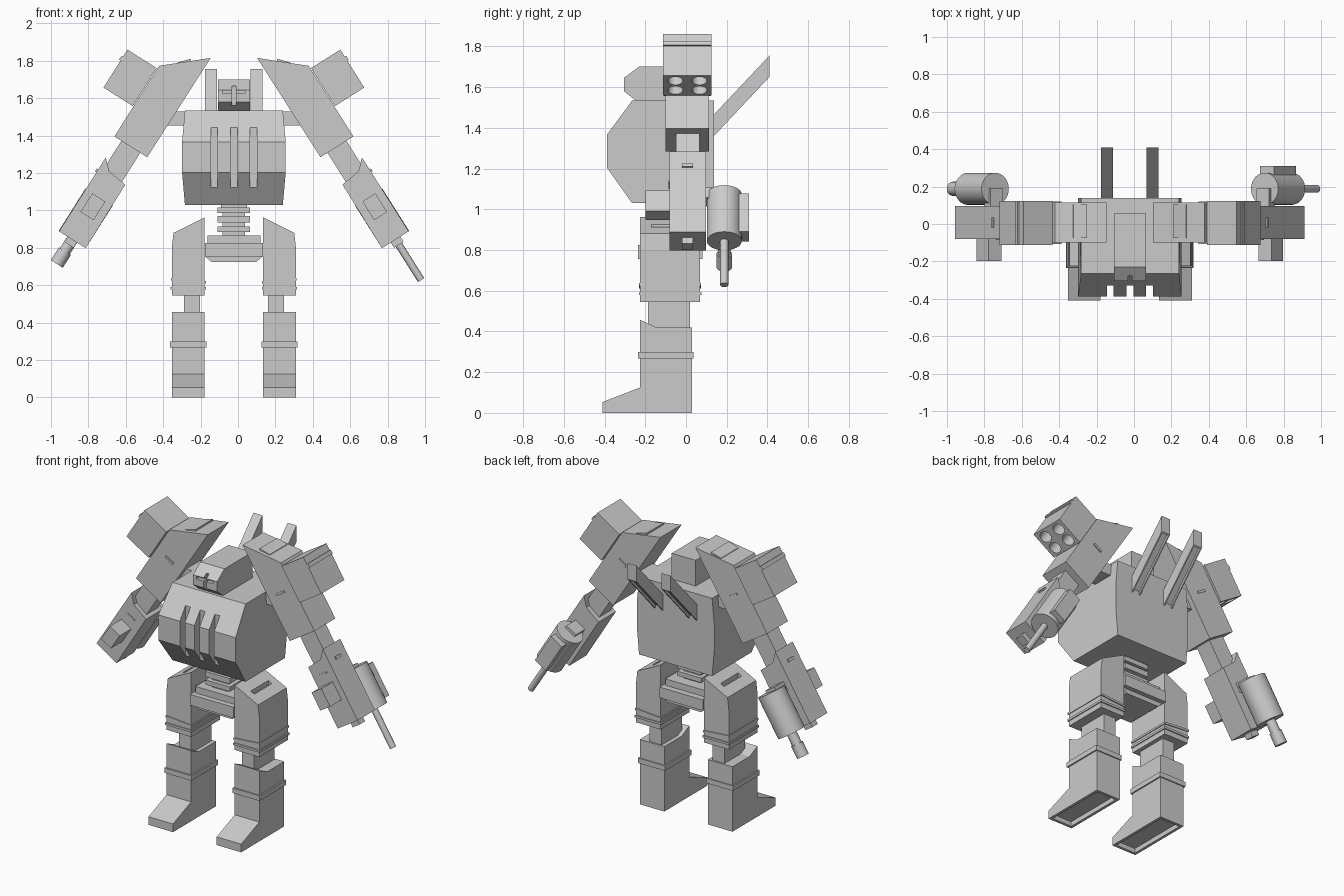
import bpy, bmesh, math
from mathutils import Vector

if "Cube" in bpy.data.objects:
    bpy.data.objects.remove(bpy.data.objects["Cube"])

CX = -0.022                      # mirror plane of the body


def prism(name, pts, a, b, f, smooth=False):
    """Extrude profile pts (p, q) from t=a to t=b, placed in space by f(p, q, t)."""
    bm = bmesh.new()
    lo = [bm.verts.new(f(p, q, a)) for p, q in pts]
    hi = [bm.verts.new(f(p, q, b)) for p, q in pts]
    n = len(pts)
    bm.faces.new(lo)
    bm.faces.new(hi)
    for i in range(n):
        j = (i + 1) % n
        bm.faces.new((lo[i], lo[j], hi[j], hi[i]))
    bmesh.ops.recalc_face_normals(bm, faces=bm.faces)
    me = bpy.data.meshes.new(name)
    bm.to_mesh(me)
    bm.free()
    ob = bpy.data.objects.new(name, me)
    bpy.context.collection.objects.link(ob)
    if smooth:
        bpy.ops.object.select_all(action='DESELECT')
        ob.select_set(True)
        bpy.context.view_layer.objects.active = ob
        bpy.ops.object.shade_smooth_by_angle()
    return ob


def rect(p0, p1, q0, q1):
    return [(p0, q0), (p1, q0), (p1, q1), (p0, q1)]


def circle(p, q, r, n=24):
    return [(p + r * math.cos(2 * math.pi * i / n), q + r * math.sin(2 * math.pi * i / n)) for i in range(n)]


def side(p, q, t):               # profile (y, z), extruded along x from the mirror plane
    return Vector((CX + t, p, q))


def box(name, x0, x1, y0, y1, z0, z1):
    return prism(name, rect(y0, y1, z0, z1), x0, x1, side)


def cut(ob, cutters):
    for c in cutters:
        m = ob.modifiers.new("cut", 'BOOLEAN')
        m.operation = 'DIFFERENCE'
        m.object = c
        c.hide_render = True
        c.hide_set(True)


def recess(ob, direction, rim, depth):
    """Sink a panel into the face that points most in the given direction."""
    bm = bmesh.new()
    bm.from_mesh(ob.data)
    bm.normal_update()
    face = max(bm.faces, key=lambda g: g.normal.dot(Vector(direction)))
    bmesh.ops.inset_region(bm, faces=[face], thickness=rim)
    move = -face.normal * depth
    ret = bmesh.ops.extrude_face_region(bm, geom=[face])
    bmesh.ops.translate(bm, verts=[v for v in ret['geom'] if isinstance(v, bmesh.types.BMVert)], vec=move)
    if face.is_valid:
        bmesh.ops.delete(bm, geom=[face], context='FACES_ONLY')
    bmesh.ops.recalc_face_normals(bm, faces=bm.faces)
    bm.to_mesh(ob.data)
    bm.free()


# torso: faceted belly, slightly narrower at top and bottom, three vertical slots
torso = prism("torso", [(-.265, 1.533), (-.388, 1.366), (-.388, 1.204), (-.265, 1.03),
                        (.138, 1.03), (.138, 1.204), (.138, 1.366), (.138, 1.533)], -.277, .277, side)
for v in torso.data.vertices:
    if v.co.z < 1.1 or v.co.z > 1.5:
        v.co.x = CX + (v.co.x - CX) * .945
cut(torso, [box("slot_cutter", x - .018, x + .018, -.5, -.33, 1.11, 1.452) for x in (-.105, 0, .105)])
box("shoulder_bar", -.36, .36, -.06, .08, 1.455, 1.53)

# head with face slits
head = prism("head", [(.055, 1.52), (.055, 1.70), (-.23, 1.70), (-.305, 1.645),
                      (-.305, 1.58), (-.23, 1.52)], -.086, .086, side)
cut(head, [box("face_slit_cutter", -.01, .01, -.4, -.265, 1.56, 1.665),
           box("eye_slit_cutter", -.06, .06, -.4, -.28, 1.625, 1.642)])

# back fins with hollow undersides
for s in (-1, 1):
    fin = prism("back_fin", [(.10, 1.425), (.41, 1.755), (.41, 1.65), (.10, 1.32)], s * .09, s * .154 - s * .0, side) \
        if s > 0 else prism("back_fin", [(.10, 1.425), (.41, 1.755), (.41, 1.65), (.10, 1.32)], -.154, -.09, side)
    fin.location.x = -.03 * s
    fin.location.x = -.03 if s > 0 else 0
    if s < 0:
        fin.location.x = .0
    else:
        fin.location.x = .0
    recess(fin, (0, .73, -.68), .012, .015)

# waist stack
for z0, z1, h in ((1.0, 1.035, .07), (.97, 1.0, .06), (.985, 1.015, .087), (.935, .97, .087),
                  (.915, .935, .06), (.885, .915, .087), (.86, .885, .06)):
    box("waist_plate", -h, h, -.09 - h, -.09 + h, z0, z1)

# pelvis
box("pelvis_top", -.142, .142, -.2, .04, .825, .867)
box("pelvis_middle", -.155, .155, -.236, .08, .755, .825)
prism("pelvis_bottom", [(-.155, .755), (.155, .755), (.12, .725), (-.12, .725)], -.2, .05,
      lambda p, q, t: Vector((CX + p, t, q)))

for s in (-1, 1):
    # leg
    def leg(p, q, t):            # profile (x, z), extruded along y
        return Vector((CX + s * p, t, q))

    def leg_side(p, q, t):       # profile (y, z), extruded along x
        return Vector((CX + s * t, p, q))

    thigh = prism("thigh", [(.156, .545), (.332, .545), (.332, .80), (.323, .88), (.156, .963)], -.225, .068, leg)
    cut(thigh, [prism("hip_slot_cutter", rect(.232, .258, .895, 1.0), -.17, .01, leg)])
    prism("thigh_band", rect(.150, .338, .578, .592), -.232, .075, leg)
    prism("thigh_band", [(.150, .61), (.336, .625), (.336, .638), (.150, .623)], -.231, .074, leg)
    prism("knee", rect(-.187, .02, .40, .56), .182, .268, leg_side)
    shin = prism("shin_and_foot", [(.03, 0), (.03, .42), (-.145, .42), (-.225, .457), (-.225, .125),
                                   (-.41, .053), (-.41, 0)], .156, .332, leg_side)
    recess(shin, (0, 0, -1), .025, .03)
    prism("shin_band", rect(.147, .341, .268, .30), -.235, .037, leg)

    # arm frame: u points outward across the arm, w runs down along it
    def place(u, y, w):
        return Vector((CX + s * (.551 + .845 * u + .534 * w), y, 1.34 + .534 * u - .845 * w))

    def arm(p, q, t):            # profile (u, w), extruded along y
        return place(p, t, q)

    def along(p, q, t):          # profile (u, y), extruded along w
        return place(p, q, t)

    upper = prism("upper_arm", [(-.104, 0), (.104, 0), (.104, -.447), (-.107, -.63)], -.1, .114, arm)
    prism("shoulder_ridge", [(-.03, -.55), (.03, -.49), (.03, -.515), (-.02, -.57)], -.075, .105, arm)
    prism("upper_arm_rib", rect(-.034, .03, -.291, -.276), -.107, .12, arm)
    prism("elbow", rect(-.06, .06, -.03, .22), -.05, .066, arm)
    forearm = prism("forearm", [(.083, .12), (.083, .587), (-.086, .587), (-.083, .187), (.028, .172)], -.08, .097, arm)
    prism("forearm_rib", rect(.075, .092, .195, .212), -.02, .035, arm)
    prism("forearm_rib", rect(-.03, .03, .25, .262), -.086, -.07, arm)
    prism("wrist_stub", rect(-.03, .03, -.02, .035), .57, .62, along)
    prism("forearm_box", rect(-.041, .041, .32, .438), -.198, -.07, arm)

    # missile pod with four tubes
    pod = prism("missile_pod", rect(.108, .293, -.43, -.19), -.112, .124, arm)
    cut(pod, [prism("tube_cutter", circle(u, y, .037, 20), -.30, -.1, along)
              for u in (.157, .243) for y in (-.052, .066)])
    prism("pod_ridge", rect(.285, .302, -.385, -.36), -.112, .124, arm)

    # gun: long thin barrel on one side, short thick one on the other
    gy = .188
    prism("gun_body", circle(0, gy, .086, 32), .317, .587, along, True)
    prism("gun_mount", rect(-.04, .04, .3, .36), .09, .19, arm)
    if s > 0:
        prism("long_barrel", circle(0, gy, .02, 16), .58, .843, along, True)
        prism("gun_top_plate", rect(-.045, .045, .34, .56), .2, .31, arm)
    else:
        prism("short_barrel", circle(0, gy, .031, 20), .58, .68, along, True)
        prism("muzzle", circle(0, gy, .038, 20), .66, .741, along, True)
